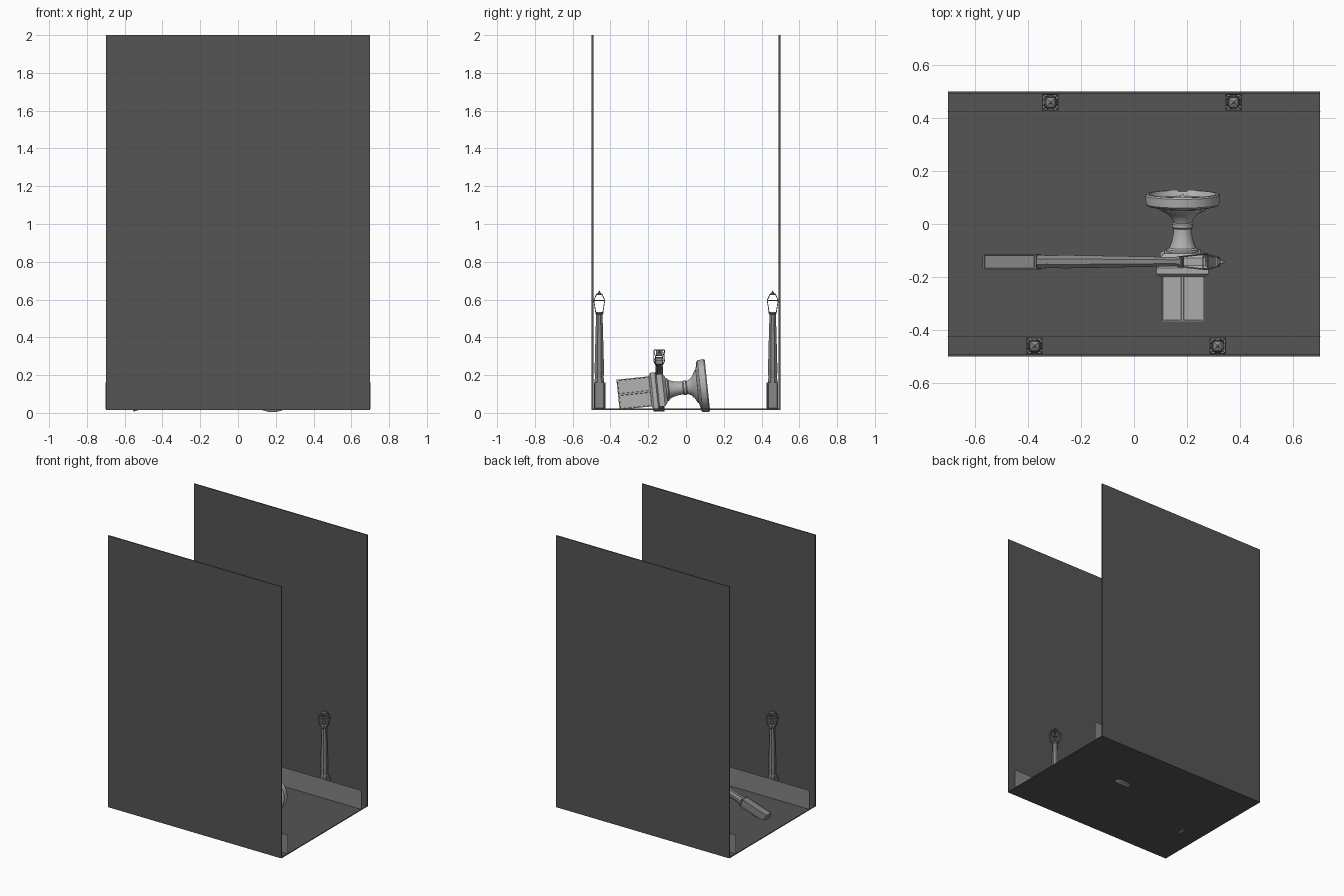
import bpy, bmesh
from math import pi, cos, sin, radians
from mathutils import Matrix, Vector

if "Cube" in bpy.data.objects:
    bpy.data.objects.remove(bpy.data.objects["Cube"])


def material(name, v):
    m = bpy.data.materials.new(name)
    m.diffuse_color = (v, v, v, 1)
    m.use_nodes = True
    m.node_tree.nodes["Principled BSDF"].inputs["Base Color"].default_value = m.diffuse_color
    return m


DARK = material("dark_concrete", 0.09)
MID = material("weathered_metal", 0.24)
PALE = material("pale_stone", 0.45)


def finish(name, bm, mat, M=Matrix()):
    bmesh.ops.recalc_face_normals(bm, faces=bm.faces)
    me = bpy.data.meshes.new(name)
    bm.to_mesh(me)
    bm.free()
    me.materials.append(mat)
    ob = bpy.data.objects.new(name, me)
    bpy.context.collection.objects.link(ob)
    ob.matrix_world = M
    return ob


def box(name, lo, hi, mat):
    bm = bmesh.new()
    lo, hi = Vector(lo), Vector(hi)
    d = hi - lo
    bmesh.ops.create_cube(bm, size=1, matrix=Matrix.Translation((lo + hi) / 2) @ Matrix.Diagonal((*d, 1)))
    return finish(name, bm, mat)


def turned(profile, sides, caps=True):
    """Rings of (half width, height) joined into an n-sided column."""
    bm = bmesh.new()
    rings = []
    for r, z in profile:
        r = r / cos(pi / sides)
        rings.append([bm.verts.new((r * cos((2 * i + 1) * pi / sides),
                                    r * sin((2 * i + 1) * pi / sides), z)) for i in range(sides)])
    for a, b in zip(rings, rings[1:]):
        for i in range(sides):
            j = (i + 1) % sides
            bm.faces.new((a[i], a[j], b[j], b[i]))
    if caps:
        bm.faces.new(rings[0][::-1])
        bm.faces.new(rings[-1])
    bmesh.ops.remove_doubles(bm, verts=bm.verts, dist=1e-6)
    return bm


def panels(bm, margin, depth):
    bm.normal_update()
    sides = [f for f in bm.faces if abs(f.normal.z) < 0.1]
    r = bmesh.ops.inset_individual(bm, faces=sides, thickness=margin, depth=0)
    for f in sides:
        n = f.normal.copy()
        ext = bmesh.ops.inset_individual(bm, faces=[f], thickness=0.002, depth=-depth)


def lamp(label, M):
    # panelled foot
    bm = turned([(.029, 0), (.029, .14)], 4)
    panels(bm, .006, .003)
    finish(label + "_foot", bm, MID, M)
    # tapering eight-sided shaft with collars
    finish(label + "_shaft", turned([(.026, .138), (.026, .152), (.023, .165), (.025, .21),
                                     (.021, .36), (.017, .50), (.021, .505), (.021, .512)], 8), MID, M)
    # open lantern cage
    cage = finish(label + "_lantern_cage",
                  turned([(.019, .513), (.029, .575), (.015, .608)], 4, caps=False), MID, M)
    w = cage.modifiers.new("bars", 'WIREFRAME')
    w.thickness = .006
    w.use_even_offset = False
    # roof cap and finial
    finish(label + "_finial", turned([(.017, .604), (.017, .609), (.007, .614), (.007, .619), (0, .627)], 4), MID, M)


# floor and two tall walls
box("floor", (-.7, -.498, .016), (.7, .498, .022), DARK)
for side, s in (("front", -1), ("back", 1)):
    a, b = sorted((s * .491, s * .499))
    box(side + "_wall", (-.7, a, .016), (.7, b, 2), DARK)

# thin kerb panels and lamps; the front row is the back row turned half round
for side, s in (("back", 1), ("front", -1)):
    for k, (x0, x1, xl) in enumerate(((-.702, .03, -.315), (.03, .702, .375))):
        xa, xb = sorted((s * x0, s * x1))
        ya, yb = sorted((s * .424, s * .426))
        box(f"{side}_kerb_{k + 1}", (xa, ya, .02), (xb, yb, .16), MID)
        lamp(f"{side}_lamp_{k + 1}", Matrix.Translation((s * xl, s * .459, .02)))

# longer toppled lamp leaning over the pedestal
lamp("fallen_lamp", Matrix.Translation((-.562, -.142, .034)) @ Matrix.Rotation(radians(72), 4, 'Y')
     @ Matrix.Diagonal((1, 1, 1.52, 1)))

# toppled pedestal: square base with twin panels on each side
P = Matrix.Translation((.183, -.36, .096)) @ Matrix.Rotation(radians(-84), 4, 'X')
bm = turned([(.08, 0), (.08, .178)], 4)
flat = [e for e in bm.edges if abs(e.verts[0].co.z - e.verts[1].co.z) < 1e-5]
bmesh.ops.subdivide_edges(bm, edges=flat, cuts=1, use_grid_fill=True)
panels(bm, .006, .004)
finish("pedestal_base", bm, PALE, P)

# square cornice
finish("pedestal_cornice", turned([(.085, .172), (.098, .182), (.098, .205), (.086, .213),
                                   (.086, .242), (.068, .258)], 4), PALE, P)

# round stem and shallow bowl with a spike in the middle
bowl = finish("bowl_and_stem", turned([
    (.06, .25), (.06, .266), (.05, .272), (.041, .295), (.035, .325), (.034, .345), (.039, .35),
    (.039, .362), (.034, .367), (.042, .385), (.06, .402), (.085, .415), (.09, .422), (.13, .43),
    (.138, .437), (.14, .47), (.136, .476), (.126, .476), (.118, .455), (.08, .444), (.025, .441),
    (.018, .455), (0, .478)], 24, caps=False), PALE, P)
bowl.data.shade_smooth()
bowl.data.set_sharp_from_angle(angle=radians(32))
